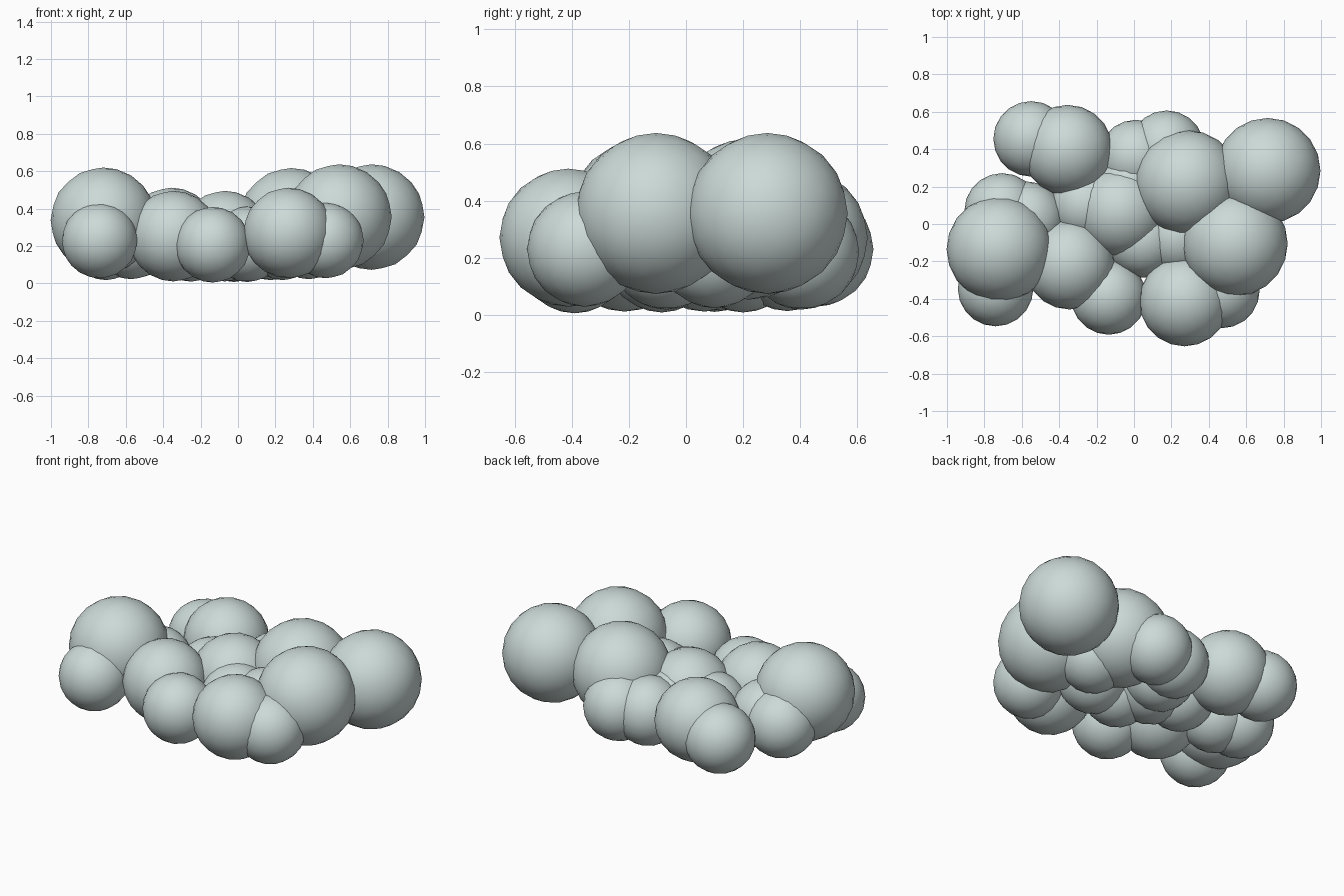
import bpy

# One flat pale grey-green for the whole cluster
mat = bpy.data.materials.new("pale_grey_green")
mat.diffuse_color = (0.60, 0.70, 0.68, 1)

LARGE, MEDIUM, SMALL = 0.282, 0.242, 0.202


def puffs(name, radius, centres):
    """Add one smooth icosphere per centre."""
    for c in centres:
        bpy.ops.mesh.primitive_ico_sphere_add(subdivisions=3, radius=radius, location=c)
        ob = bpy.context.object
        ob.name = name
        ob.data.materials.append(mat)
        bpy.ops.object.shade_smooth()


# Large lobes: three on the right, one on the left
puffs("large_lobe", LARGE, [
    (0.715, 0.285, 0.355), (0.54, -0.105, 0.355),
    (0.285, 0.22, 0.335), (-0.72, -0.135, 0.338)])

# Medium lobes through the middle
puffs("medium_lobe", MEDIUM, [
    (0.27, -0.412, 0.27), (-0.345, -0.215, 0.253),
    (-0.07, 0.065, 0.253), (-0.355, 0.395, 0.27)])

# Small lobes around the rim
puffs("small_rim_lobe", SMALL, [
    (-0.74, -0.345, 0.23), (-0.135, -0.39, 0.207), (0.47, -0.355, 0.23),
    (-0.55, 0.455, 0.23), (-0.705, 0.07, 0.22), (-0.57, 0.025, 0.225),
    (0.01, 0.355, 0.215), (0.175, 0.405, 0.22)])

# Small lobes filling the underside
puffs("small_core_lobe", SMALL, [
    (0.05, -0.085, 0.21), (0.24, -0.07, 0.22), (0.38, 0.10, 0.225),
    (-0.02, 0.2, 0.21), (-0.25, 0.1, 0.212)])
